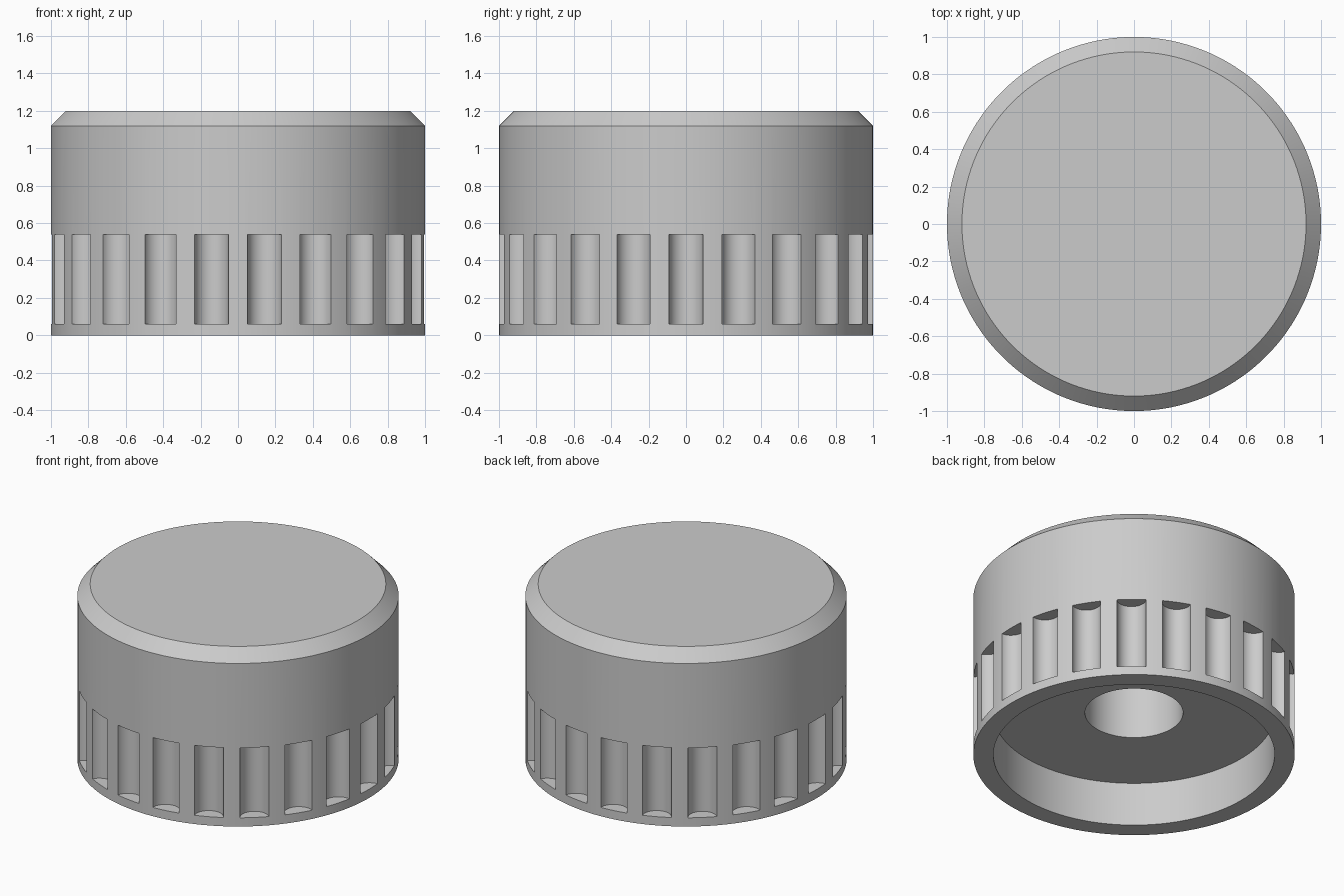
import bpy, bmesh, math
from mathutils import Matrix

if "Cube" in bpy.data.objects:
    bpy.data.objects.remove(bpy.data.objects["Cube"])

FLUTES = 22
SEGMENTS = 132

grey = bpy.data.materials.new("plain_grey")
grey.diffuse_color = (0.6, 0.6, 0.6, 1)
grey.use_nodes = True
grey.node_tree.nodes["Principled BSDF"].inputs["Base Color"].default_value = grey.diffuse_color


def make_object(name, bm):
    bmesh.ops.recalc_face_normals(bm, faces=bm.faces)
    mesh = bpy.data.meshes.new(name)
    bm.to_mesh(mesh)
    bm.free()
    mesh.materials.append(grey)
    obj = bpy.data.objects.new(name, mesh)
    bpy.context.collection.objects.link(obj)
    return obj


def lathe(name, profile):
    """Revolve (radius, z) points round z and cap both ends."""
    bm = bmesh.new()
    rings = []
    for r, z in profile:
        rings.append([bm.verts.new((r * math.cos(a), r * math.sin(a), z))
                      for a in (2 * math.pi * i / SEGMENTS for i in range(SEGMENTS))])
    for lo, hi in zip(rings, rings[1:]):
        for i in range(SEGMENTS):
            j = (i + 1) % SEGMENTS
            bm.faces.new((lo[i], lo[j], hi[j], hi[i]))
    bm.faces.new(rings[0])
    bm.faces.new(rings[-1])
    return make_object(name, bm)


# Knob body: shaft hole, underside recess, outer wall, chamfered top
knob = lathe("knob_body", [
    (0.305, 0.9), (0.305, 0.3), (0.875, 0.3), (0.875, 0.0),
    (1.0, 0.0), (1.0, 1.12), (0.92, 1.2)])

# Ring of round cutters for the grip flutes
bm = bmesh.new()
for i in range(FLUTES):
    a = 2 * math.pi * i / FLUTES
    place = (Matrix.Rotation(a, 4, 'Z') @ Matrix.Translation((1.0, 0, 0.3)))
    bmesh.ops.create_cone(bm, cap_ends=True, segments=32, radius1=0.091,
                          radius2=0.091, depth=0.48, matrix=place)
cutter = make_object("flute_cutter", bm)
cutter.hide_render = True

# Cut the flutes
cut = knob.modifiers.new("flutes", 'BOOLEAN')
cut.operation = 'DIFFERENCE'
cut.solver = 'EXACT'
cut.object = cutter
bpy.context.view_layer.objects.active = knob
knob.select_set(True)
bpy.ops.object.modifier_apply(modifier=cut.name)
bpy.data.objects.remove(cutter)

bpy.ops.object.shade_smooth_by_angle(angle=math.radians(30))
